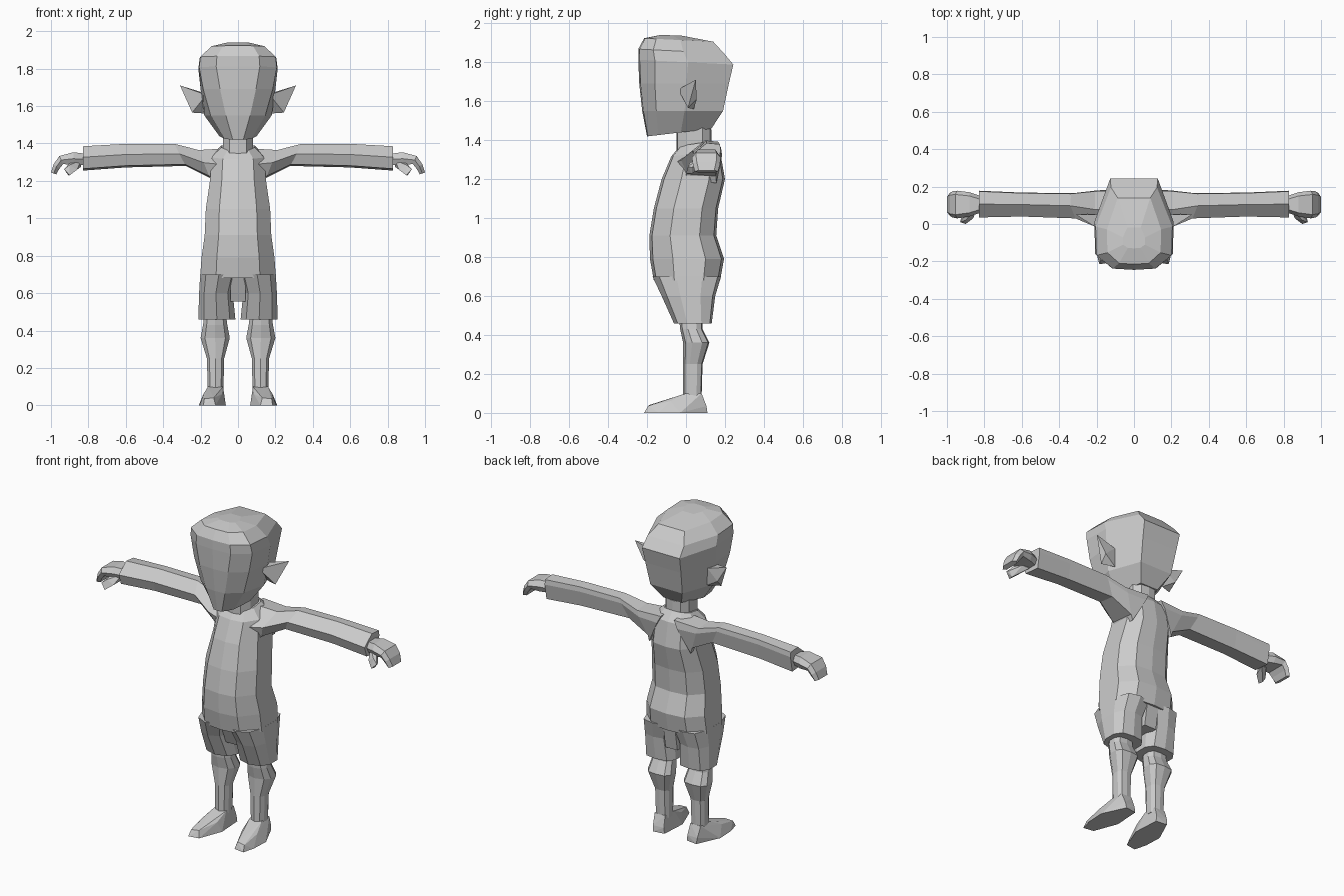
import bpy, bmesh

grey = bpy.data.materials.new("plain_grey")
grey.diffuse_color = (0.6, 0.6, 0.6, 1)


def finish(name, bm, mirror=False):
    bmesh.ops.recalc_face_normals(bm, faces=bm.faces)
    me = bpy.data.meshes.new(name)
    bm.to_mesh(me)
    bm.free()
    me.materials.append(grey)
    ob = bpy.data.objects.new(name, me)
    bpy.context.collection.objects.link(ob)
    if mirror:
        ob.modifiers.new("mirror", 'MIRROR')
    return ob


def loft(name, rings, mirror=False):
    """Skin a list of equal-length point rings and cap both ends."""
    bm = bmesh.new()
    loops = [[bm.verts.new(p) for p in r] for r in rings]
    n = len(loops[0])
    for a, b in zip(loops, loops[1:]):
        for i in range(n):
            j = (i + 1) % n
            bm.faces.new((a[i], a[j], b[j], b[i]))
    bm.faces.new(loops[0])
    bm.faces.new(loops[-1])
    return finish(name, bm, mirror)


def hull(name, points, mirror=True):
    """Convex faceted solid around a few points."""
    bm = bmesh.new()
    for p in points:
        bm.verts.new(p)
    bmesh.ops.convex_hull(bm, input=bm.verts)
    return finish(name, bm, mirror)


def ring(half, w, yf, yb, z, slope=0.0, cx=0.0):
    """Symmetric outline from a half profile in -1..1, scaled to width and depth."""
    full = half + [(-x, y) for x, y in reversed(half) if x > 0]
    mid, dep = (yf + yb) / 2, (yb - yf) / 2
    return [(cx + x * w, mid + y * dep, z + slope * (mid + y * dep)) for x, y in full]


# Head: narrow chin, wide brow, flat back
head = []
for z, slope, w, yf, yb, f in [
        (1.443, .12, .10, -.20, .13, .28), (1.55, .0, .18, -.225, .19, .36),
        (1.69, .0, .20, -.24, .22, .48), (1.80, -.05, .212, -.245, .243, .55),
        (1.855, -.05, .205, -.245, .195, .55), (1.912, -.05, .145, -.215, .14, .55),
        (1.935, -.04, .06, -.13, -.02, .55)]:
    half = [(0, -1), (f, -.97), (min(.98, .45 + f), -.65), (1, .05), (.6, 1)]
    head.append(ring(half, w, yf, yb, z, slope))
loft("head", head)

# Pointed ears
hull("ears", [(.17, -.04, 1.66), (.17, .04, 1.56), (.245, .01, 1.565),
              (.31, .05, 1.71), (.18, .05, 1.67), (.25, .055, 1.61)])

# Neck and torso share one body outline
body = [(0, -1), (.58, -.92), (1, -.38), (1, .5), (.6, .93), (0, 1)]
loft("neck", [ring(body, .08, -.05, .13, z, -.15) for z in (1.34, 1.475)])
loft("torso", [ring(body, w, yf, yb, z, s) for z, w, yf, yb, s in [
    (1.375, .09, -.03, .13, .15), (1.325, .14, -.075, .175, .1),
    (1.20, .15, -.125, .20, 0), (1.05, .172, -.165, .165, 0),
    (.91, .178, -.188, .155, 0), (.79, .195, -.185, .195, 0),
    (.68, .203, -.165, .175, 0)]])

# Shorts legs and the crotch between them
leg = [(0, -1), (.7, -.8), (1, -.3), (1, .45), (.7, .9), (0, 1)]
loft("shorts_legs", [ring(leg, w, yf, yb, z, 0, cx) for z, cx, w, yf, yb in [
    (.70, .102, .100, -.172, .18), (.60, .118, .090, -.125, .15),
    (.46, .113, .099, -.062, .132)]], True)
loft("crotch", [[(x, y, z) for x, y in
                 ((-.04, yf), (.04, yf), (.04, yb), (-.04, yb))]
                for z, yf, yb in ((.70, -.12, .165), (.555, -.06, .14))])

# Lower legs with bulging knees
loft("lower_legs", [ring(leg, w, yf, yb, z, 0, cx) for z, cx, w, yf, yb in [
    (.48, .122, .058, -.035, .085), (.43, .122, .065, -.03, .085),
    (.36, .122, .078, -.015, .12), (.25, .12, .046, -.015, .085),
    (.08, .12, .042, -.015, .08)]], True)

# Feet turned slightly outward
hull("feet", [(.075, .10, 0), (.145, .11, 0), (.065, -.06, 0), (.21, -.03, 0),
              (.12, -.205, 0), (.185, -.215, 0), (.205, -.14, 0),
              (.08, .10, .035), (.15, .105, .035), (.08, .0, .10), (.16, .0, .10),
              (.085, .08, .10), (.155, .08, .10), (.085, -.08, .06),
              (.185, -.08, .06), (.13, -.19, .04), (.18, -.195, .035)])

# Arms: six-sided section with a front ridge, flaring into the shoulder
arm = [(1, .45), (.95, .9), (.0, 1), (-1, .1), (-.7, -.85), (.75, -1)]
loft("arms", [[(x + k * v, (yf + yb) / 2 + u * (yb - yf) / 2,
                (zb + zt) / 2 + v * (zt - zb) / 2) for u, v in arm]
              for x, k, yf, yb, zb, zt in [
                  (.09, -.05, -.05, .185, 1.18, 1.375),
                  (.18, .03, -.025, .18, 1.215, 1.365),
                  (.31, .03, .03, .165, 1.28, 1.398),
                  (.60, 0, .04, .168, 1.272, 1.398),
                  (.83, 0, .035, .178, 1.255, 1.385)]], True)

# Hands: palm and curled fingers as one bent block
loft("hands", [[(xt, yf + .02, zt), (xt, yb - .02, zt), ((xt + xb) / 2, yb, (zt + zb) / 2),
                (xb, yb - .015, zb), (xb, yf + .015, zb), ((xt + xb) / 2, yf, (zt + zb) / 2)]
               for xt, zt, xb, zb, yf, yb in [
                   (.815, 1.345, .825, 1.285, .06, .15), (.88, 1.353, .88, 1.285, .04, .17),
                   (.955, 1.333, .935, 1.29, .03, .178), (.985, 1.29, .955, 1.265, .035, .175),
                   (1.0, 1.245, .972, 1.235, .045, .165)]], True)

# Thumbs pointing forward and down
hull("thumbs", [(.84, .08, 1.31), (.84, .10, 1.275), (.88, .09, 1.285), (.90, .05, 1.295),
                (.86, .03, 1.26), (.90, .02, 1.285), (.93, .01, 1.262),
                (.90, .0, 1.23), (.905, .03, 1.228), (.925, .03, 1.26)])
